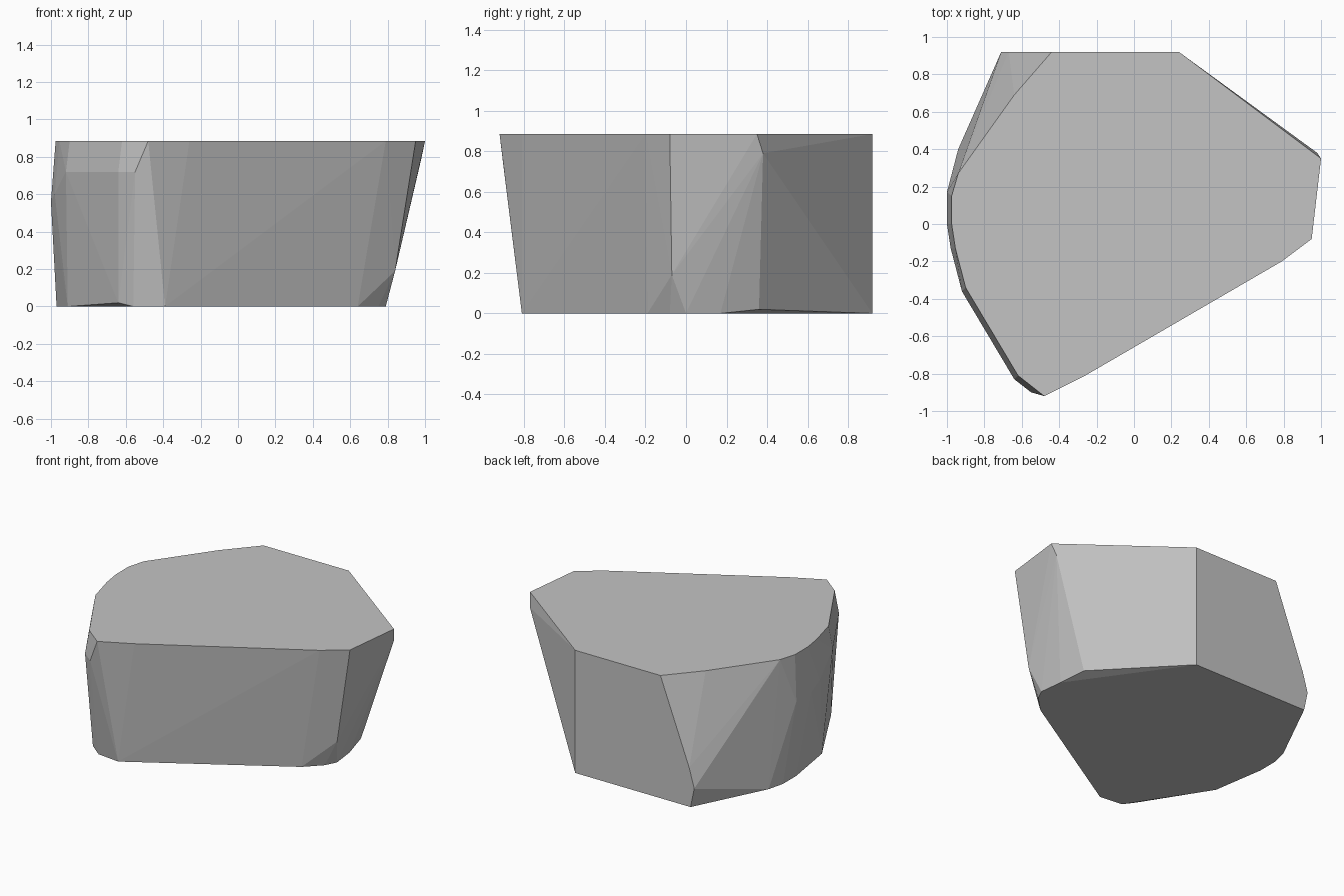
import bpy, bmesh

H = 0.885  # height of the flat top

# Flat underside outline
base = [(0.24, 0.92), (-0.68, 0.92), (-0.94, 0.40), (-0.97, 0.28), (-0.97, 0.13),
        (-0.91, -0.25), (-0.56, -0.79), (-0.39, -0.81), (0.64, -0.19),
        (0.75, -0.08), (0.79, 0.0), (0.77, 0.17)]
# Flat top outline
top = [(-0.44, 0.92), (0.24, 0.92), (1.0, 0.35), (0.95, -0.08), (0.79, -0.20),
       (-0.26, -0.81), (-0.48, -0.92), (-0.62, -0.81), (-0.90, -0.34), (-0.955, -0.13),
       (-0.975, 0.0), (-0.975, 0.15), (-0.94, 0.27), (-0.64, 0.69)]
# Bulging corners between the two
bulge = [(-0.67, 0.92, 0.28), (-0.71, 0.92, 0.14), (0.98, 0.38, 0.79),
         (0.84, -0.07, 0.19), (0.73, 0.36, 0.02), (-0.64, -0.74, 0.02),
         (-1.0, 0.17, 0.56), (-1.0, 0.0, 0.56), (-0.98, -0.13, 0.60),
         (-0.92, -0.36, 0.72), (-0.64, -0.83, 0.72), (-0.55, -0.90, 0.72)]

# Faceted boulder: convex hull of the outlines
bm = bmesh.new()
for p in [(x, y, 0) for x, y in base] + [(x, y, H) for x, y in top] + bulge:
    bm.verts.new(p)
res = bmesh.ops.convex_hull(bm, input=bm.verts[:])
loose = [v for v in bm.verts if not v.link_faces]
bmesh.ops.delete(bm, geom=loose, context='VERTS')
bmesh.ops.dissolve_limit(bm, angle_limit=0.005, verts=bm.verts[:], edges=bm.edges[:])
bmesh.ops.recalc_face_normals(bm, faces=bm.faces[:])
mesh = bpy.data.meshes.new("boulder")
bm.to_mesh(mesh)
bm.free()

# Plain grey stone
stone = bpy.data.materials.new("grey_stone")
stone.diffuse_color = (0.55, 0.55, 0.55, 1)
mesh.materials.append(stone)
obj = bpy.data.objects.new("boulder", mesh)
bpy.context.collection.objects.link(obj)
